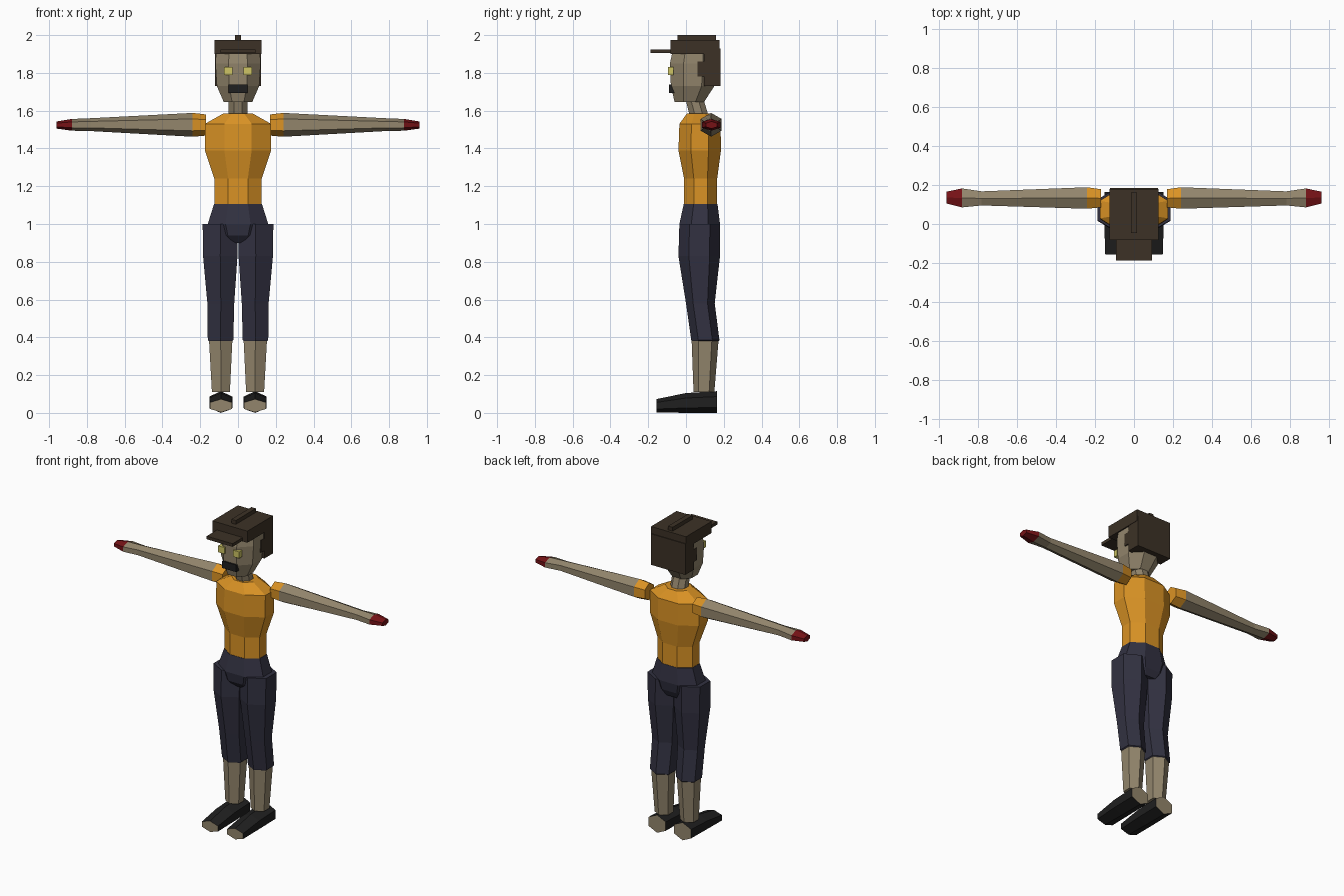
import bpy, bmesh, math
from mathutils import Vector

cube = bpy.data.objects.get("Cube")
if cube:
    bpy.data.objects.remove(cube, do_unlink=True)


def material(name, *rgb):
    m = bpy.data.materials.new(name)
    m.use_nodes = True
    m.diffuse_color = (*rgb, 1)
    m.node_tree.nodes["Principled BSDF"].inputs["Base Color"].default_value = (*rgb, 1)
    return m


skin = material("skin", .29, .235, .15)
orange = material("orange shirt", .70, .29, .018)
navy = material("navy cloth", .032, .031, .053)
red = material("dark red", .18, .006, .008)
brown = material("dark brown", .045, .031, .019)
black = material("black leather", .014, .014, .014)
yellow = material("yellow", .62, .56, .13)

AXES = {
    "z": lambda u, v, t: (u, v, t),
    "x": lambda u, v, t: (t, u, v),
    "y": lambda u, v, t: (u, t, v),
}


def finish(name, bm, mats, mirror):
    bmesh.ops.recalc_face_normals(bm, faces=bm.faces)
    mesh = bpy.data.meshes.new(name)
    bm.to_mesh(mesh)
    bm.free()
    for m in mats:
        mesh.materials.append(m)
    ob = bpy.data.objects.new(name, mesh)
    bpy.context.collection.objects.link(ob)
    if mirror:
        ob.modifiers.new("mirror", "MIRROR").use_mirror_merge = False
    return ob


def loft(name, axis, sides, rings, bands, mirror=False, caps=None):
    """Rings are (position, u min, u max, v min, v max); bands give a material per section."""
    bm = bmesh.new()
    mats = list(dict.fromkeys(bands + ([caps] if caps else [])))
    angles = [(i + .5) * math.tau / sides for i in range(sides)]
    cu = max(math.cos(a) for a in angles)
    cv = max(math.sin(a) for a in angles)
    loops = []
    for t, u0, u1, v0, v1 in rings:
        loops.append([bm.verts.new(AXES[axis](
            (u0 + u1) / 2 + (u1 - u0) / 2 * math.cos(a) / cu,
            (v0 + v1) / 2 + (v1 - v0) / 2 * math.sin(a) / cv, t)) for a in angles])
    for lo, hi, mat in zip(loops, loops[1:], bands):
        for i in range(sides):
            j = (i + 1) % sides
            bm.faces.new((lo[i], lo[j], hi[j], hi[i])).material_index = mats.index(mat)
    for loop, mat in ((loops[0], caps or bands[0]), (loops[-1], caps or bands[-1])):
        bm.faces.new(loop).material_index = mats.index(mat)
    return finish(name, bm, mats, mirror)


def box(name, lo, hi, mat, mirror=False):
    bm = bmesh.new()
    lo, hi = Vector(lo), Vector(hi)
    bmesh.ops.create_cube(bm, size=1)
    for v in bm.verts:
        v.co = (lo + hi) / 2 + v.co * (hi - lo)
    return finish(name, bm, [mat], mirror)


# Body: eight-sided lofts
loft("shirt", "z", 8, [
    (1.10, -.125, .125, -.01, .165),
    (1.24, -.125, .125, -.01, .165),
    (1.39, -.175, .175, -.04, .185),
    (1.53, -.175, .175, -.035, .183),
    (1.585, -.078, .078, .005, .14)], [orange] * 4)
loft("hips", "z", 8, [
    (.90, -.085, .085, .01, .15),
    (.94, -.13, .13, -.025, .17),
    (1.0, -.16, .16, -.035, .18),
    (1.105, -.127, .127, -.012, .167)], [navy] * 3)
loft("neck", "z", 8, [
    (1.57, -.05, .05, .02, .12),
    (1.67, -.05, .05, -.005, .09)], [skin])
loft("head", "z", 8, [
    (1.645, -.075, .075, -.06, .095),
    (1.73, -.112, .112, -.08, .15),
    (1.85, -.12, .12, -.085, .16),
    (1.92, -.115, .115, -.07, .16)], [skin] * 3)

# Face
box("eyes", (.03, -.095, 1.79), (.075, -.065, 1.832), yellow, True)
box("mouth", (-.05, -.09, 1.693), (.05, -.05, 1.738), black)

# Hair and cap
box("hair", (-.123, .095, 1.73), (.123, .183, 1.93), brown)
box("sideburns", (.09, .06, 1.78), (.122, .11, 1.86), brown, True)
box("cap", (-.125, -.083, 1.90), (.125, .178, 1.975), brown)
box("cap_brim", (-.092, -.188, 1.905), (.092, -.07, 1.925), brown)
box("cap_ridge", (-.016, -.045, 1.97), (.016, .16, 2.0), brown)

# Arms: six-sided, with sleeve and coloured hand
loft("arms", "x", 6, [
    (.17, .085, .178, 1.468, 1.58),
    (.24, .078, .188, 1.462, 1.588),
    (.78, .095, .167, 1.492, 1.56),
    (.88, .085, .182, 1.494, 1.556),
    (.96, .105, .165, 1.505, 1.543)], [orange, skin, skin, red], True)

# Legs: trousers above, bare calf below
loft("legs", "z", 6, [
    (.11, .043, .138, .04, .15),
    (.38, .03, .153, .03, .172),
    (.385, .025, .16, .028, .177),
    (.58, .02, .162, .0, .152),
    (.83, .003, .185, -.04, .18),
    (1.0, .0, .187, -.035, .18)], [skin] + [navy] * 4, True)

# Shoes: the open toe and heel show skin
loft("shoes", "y", 6, [
    (-.157, .033, .147, .003, .073),
    (0, .03, .152, 0, .105),
    (.165, .03, .152, 0, .115)], [black] * 2, True, skin)
